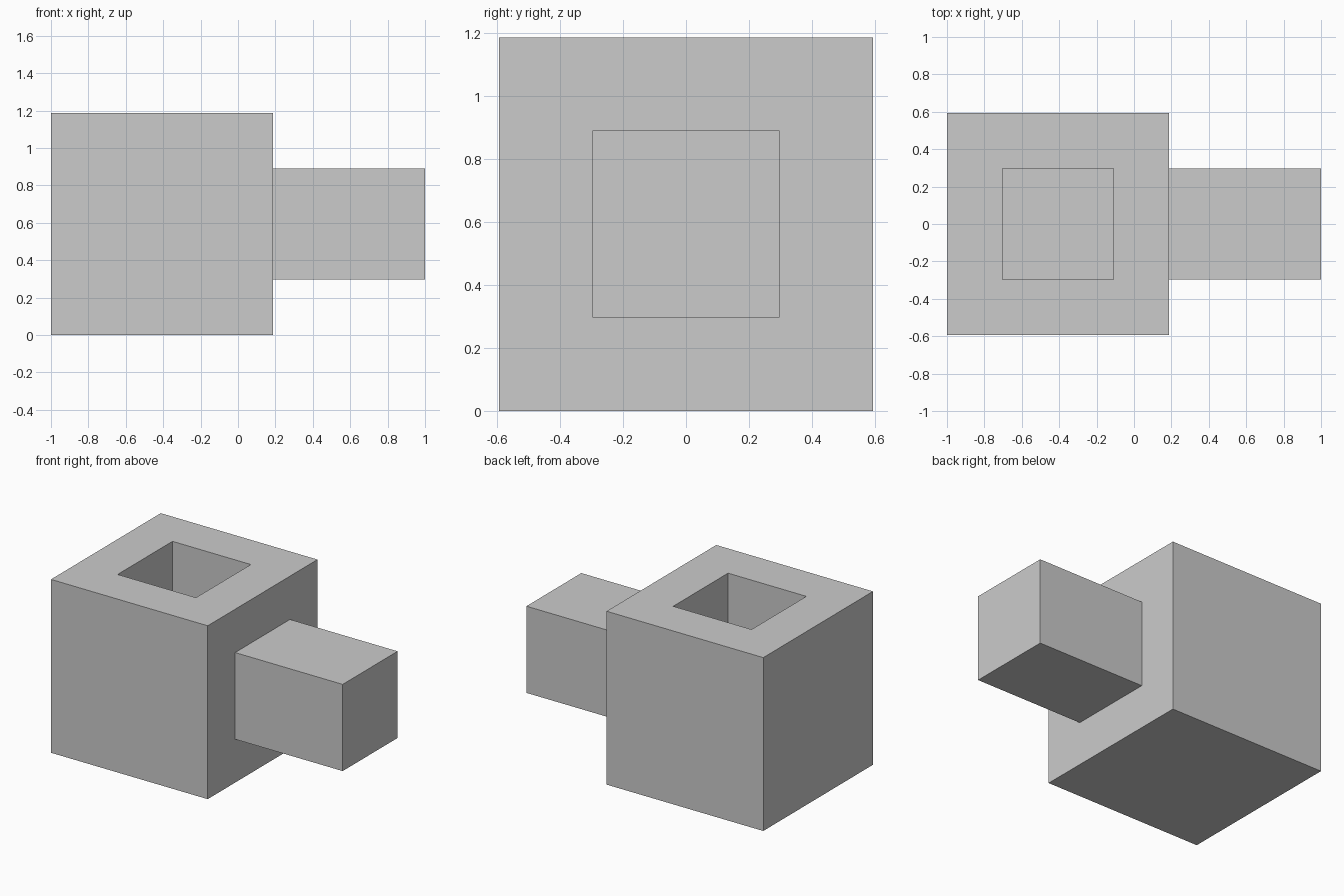
import bpy, bmesh
from mathutils import Vector, Matrix

if "Cube" in bpy.data.objects:
    bpy.data.objects.remove(bpy.data.objects["Cube"])

SIDE = 1.186            # edge of the cube
WALL = SIDE / 4         # margin around socket and peg
PEG = 2.0 - SIDE        # peg length
SOCKET = SIDE - WALL    # socket depth, floor as thick as the walls


def inset_and_push(bm, direction, distance):
    """Inset the face looking along direction, then extrude it by distance."""
    direction = Vector(direction)
    bm.normal_update()
    face = max(bm.faces, key=lambda f: f.normal.dot(direction) * 10 + f.calc_center_median().dot(direction))
    bmesh.ops.inset_region(bm, faces=[face], thickness=WALL, use_even_offset=True)
    result = bmesh.ops.extrude_discrete_faces(bm, faces=[face])
    verts = result["faces"][0].verts[:]
    bmesh.ops.translate(bm, verts=verts, vec=direction * distance)


bm = bmesh.new()

# Cube body standing on the ground
bmesh.ops.create_cube(bm, size=SIDE, matrix=Matrix.Translation((-1 + SIDE / 2, 0, SIDE / 2)))

# Square socket sunk into the top, square peg out of the right side
inset_and_push(bm, (0, 0, 1), -SOCKET)
inset_and_push(bm, (1, 0, 0), PEG)

bmesh.ops.recalc_face_normals(bm, faces=bm.faces[:])
mesh = bpy.data.meshes.new("socket_block_with_peg")
bm.to_mesh(mesh)
bm.free()
block = bpy.data.objects.new("socket_block_with_peg", mesh)
bpy.context.collection.objects.link(block)
